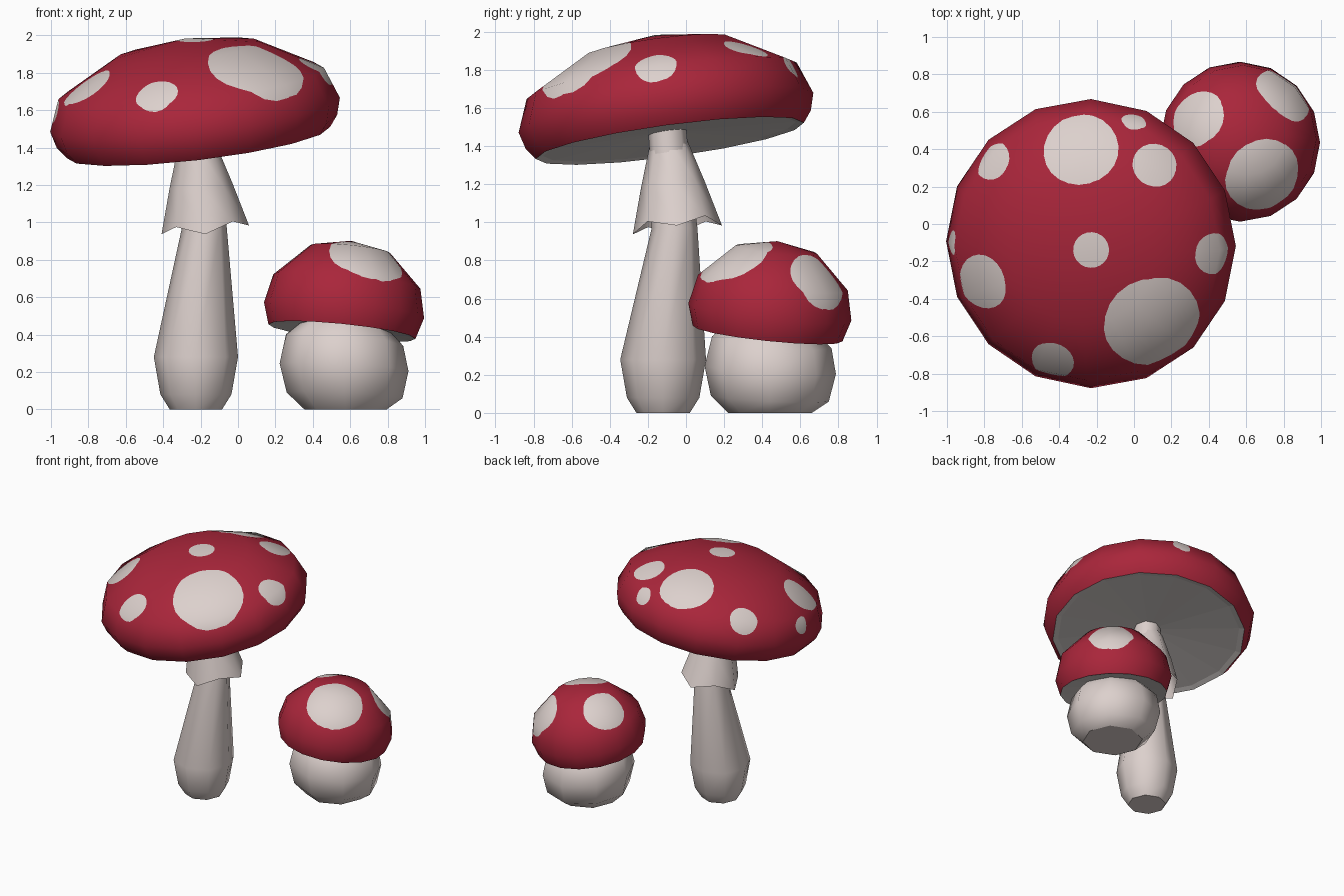
import bpy, bmesh, math
from mathutils import Vector, Matrix
from mathutils.bvhtree import BVHTree

if "Cube" in bpy.data.objects:
    bpy.data.objects.remove(bpy.data.objects["Cube"])


def material(name, rgb):
    m = bpy.data.materials.new(name)
    m.diffuse_color = (*rgb, 1)
    m.use_nodes = True
    m.node_tree.nodes["Principled BSDF"].inputs["Base Color"].default_value = m.diffuse_color
    return m


RED = material("cap red", (0.40, 0.019, 0.043))
CREAM = material("cream", (0.72, 0.635, 0.61))
GILL = material("gill grey", (0.66, 0.62, 0.60))


def frame(centre, tilt):
    """Local frame at centre whose z axis leans by the tilt (x, y)."""
    n = Vector((tilt[0], tilt[1], 1)).normalized()
    x = (Vector((1, 0, 0)) - n * n.x).normalized()
    y = n.cross(x)
    return Matrix.Translation(centre) @ Matrix((x, y, n)).transposed().to_4x4()


def ring(bm, mat, r, z, n, r2=None, z2=None):
    """One ring of vertices; odd ones may use a second radius and height."""
    if r == 0:
        return [bm.verts.new(mat @ Vector((0, 0, z)))]
    out = []
    for i in range(n):
        a = 2 * math.pi * i / n
        odd = i % 2 and r2 is not None
        rr, zz = (r2, z2) if odd else (r, z)
        out.append(bm.verts.new(mat @ Vector((rr * math.cos(a), rr * math.sin(a), zz))))
    return out


def bridge(bm, a, b, index=0):
    n = max(len(a), len(b))
    for i in range(n):
        j = (i + 1) % n
        if len(a) == 1:
            vs = (a[0], b[i], b[j])
        elif len(b) == 1:
            vs = (a[i], b[0], a[j])
        else:
            vs = (a[i], b[i], b[j], a[j])
        bm.faces.new(vs).material_index = index


def finish(bm, name, mats):
    me = bpy.data.meshes.new(name)
    bm.to_mesh(me)
    bm.free()
    for m in mats:
        me.materials.append(m)
    ob = bpy.data.objects.new(name, me)
    bpy.context.collection.objects.link(ob)
    return ob


def stem(name, rings, sides=8):
    """Stalk through rings (x, y, z, radius, tilt), closed at both ends."""
    bm = bmesh.new()
    loops = [ring(bm, frame((x, y, z), t), r, 0, sides) for x, y, z, r, t in rings]
    for a, b in zip(loops, loops[1:]):
        bridge(bm, a, b)
    for f in bm.faces:
        f.smooth = True
    bm.faces.new(loops[0])
    bm.faces.new(loops[-1])
    bmesh.ops.recalc_face_normals(bm, faces=bm.faces[:])
    finish(bm, name, [CREAM])


def cap(name, centre, tilt, outer, under, spots):
    """Tilted dome with a grey underside and round spots (x, y, radius from above)."""
    M = frame(centre, tilt)
    inv = M.inverted()
    bm = bmesh.new()
    loops = [ring(bm, M, r, z, 16) for r, z in outer + under]
    for k, (a, b) in enumerate(zip(loops, loops[1:])):
        bridge(bm, a, b, 0 if k < len(outer) - 1 else 2)
    bmesh.ops.recalc_face_normals(bm, faces=bm.faces[:])
    height, radius = outer[0][1], max(r for r, z in outer)

    def dome_normal(p):
        q = inv @ p
        v = Vector((q.x / radius**2, q.y / radius**2, q.z / height**2))
        return (M.to_3x3() @ v).normalized()

    # cut each spot out of the dome as a round prism
    tree = BVHTree.FromBMesh(bm)
    for x, y, r in spots:
        hit = tree.ray_cast(Vector((x, y, 5)), Vector((0, 0, -1)))[0]
        if hit is None:
            continue
        d = dome_normal(hit)
        u = d.orthogonal().normalized()
        v = d.cross(u)
        planes = []

        def inside():
            bm.normal_update()
            return [f for f in bm.faces if f.material_index < 2 and f.normal.dot(d) > 0.1
                    and all((f.calc_center_median() - c).dot(n) < 0 for c, n in planes)]

        for k in range(22):
            a = 2 * math.pi * k / 22
            n = u * math.cos(a) + v * math.sin(a)
            faces = inside()
            geom = list({e for f in faces for e in (*f.verts, *f.edges)}) + faces
            bmesh.ops.bisect_plane(bm, geom=geom, dist=1e-5, plane_co=hit + n * r, plane_no=n)
            planes.append((hit + n * r, n))
        for f in inside():
            f.material_index = 1

    for f in bm.faces:
        f.smooth = f.material_index < 2
    ob = finish(bm, name, [RED, CREAM, GILL])
    # even dome shading across the cut spots
    me = ob.data
    normals = [(0, 0, 0)] * len(me.loops)
    for p in me.polygons:
        if p.material_index < 2:
            for li in p.loop_indices:
                normals[li] = dome_normal(me.vertices[me.loops[li].vertex_index].co)
    me.normals_split_custom_set(normals)


# large mushroom
LEAN = (-0.12, -0.135)
cap("large_cap", (-0.23, -0.105, 1.575), LEAN,
    [(0, 0.415), (0.39, 0.35), (0.715, 0.17), (0.78, 0), (0.755, -0.09), (0.71, -0.15)],
    [(0.67, -0.14), (0, -0.10)],
    [(0.10, -0.53, 0.26), (-0.285, 0.40, 0.20), (-0.765, 0.345, 0.105), (0, 0.55, 0.067),
     (0.11, 0.315, 0.118), (-0.23, -0.14, 0.095), (0.435, -0.16, 0.11),
     (-0.81, -0.31, 0.148), (-0.435, -0.73, 0.115), (-0.975, -0.10, 0.065)])
stem("large_stem", [(-0.225, -0.12, 0, 0.14, (0, 0)), (-0.225, -0.12, 0.08, 0.19, (0, 0)),
                    (-0.225, -0.12, 0.28, 0.225, (0, 0)), (-0.18, -0.06, 0.97, 0.12, (0, 0)),
                    (-0.19, -0.075, 1.2, 0.105, (0, 0)), (-0.21, -0.10, 1.5, 0.10, LEAN)])

# ragged skirt around the large stem
bm = bmesh.new()
S = frame((-0.175, -0.045, 0.96), (-0.1, -0.1))
loops = [ring(bm, S, 0.10, 0.46, 8), ring(bm, S, 0.168, 0.24, 8),
         ring(bm, S, 0.235, 0, 8, 0.215, 0.045)]
for a, b in zip(loops, loops[1:]):
    bridge(bm, a, b)
bmesh.ops.recalc_face_normals(bm, faces=bm.faces[:])
for f in bm.faces:
    f.smooth = True
finish(bm, "stem_skirt", [CREAM])

# small mushroom
LEAN2 = (0.1, 0.105)
cap("small_cap", (0.567, 0.44, 0.53), LEAN2,
    [(0, 0.375), (0.215, 0.33), (0.395, 0.155), (0.43, 0), (0.395, -0.115)],
    [(0.365, -0.11), (0, -0.06)],
    [(0.335, 0.57, 0.155), (0.81, 0.70, 0.165), (0.70, 0.245, 0.205)])
stem("small_stem", [(0.575, 0.44, 0, 0.22, (0, 0)), (0.57, 0.44, 0.075, 0.31, (0.05, 0.05)),
                    (0.567, 0.442, 0.225, 0.345, (0.06, 0.06)),
                    (0.57, 0.45, 0.37, 0.315, (0.1, 0.1)), (0.575, 0.45, 0.46, 0.22, LEAN2)])
